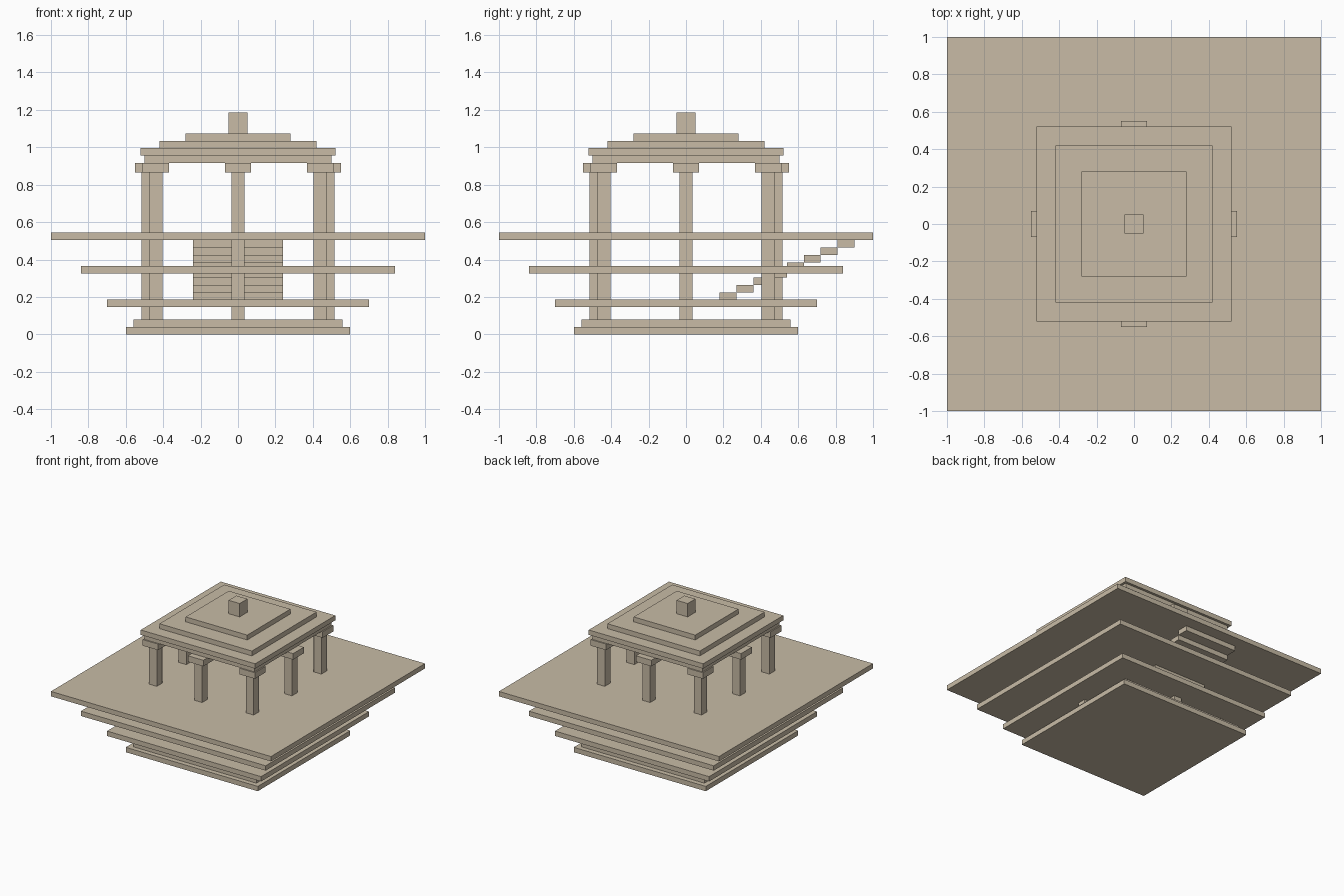
import bpy

if "Cube" in bpy.data.objects:
    bpy.data.objects.remove(bpy.data.objects["Cube"])

stone = bpy.data.materials.new("sandstone")
stone.diffuse_color = (0.58, 0.50, 0.38, 1)
stone.use_nodes = True
stone.node_tree.nodes["Principled BSDF"].inputs["Base Color"].default_value = stone.diffuse_color


def box(name, x, y, z0, z1, hx, hy):
    """Box centred on x, y with half sizes hx, hy, from z0 up to z1."""
    bpy.ops.mesh.primitive_cube_add(size=1, location=(x, y, (z0 + z1) / 2))
    ob = bpy.context.object
    ob.name = name
    ob.scale = (2 * hx, 2 * hy, z1 - z0)
    bpy.ops.object.transform_apply(location=False, rotation=False, scale=True)
    ob.data.materials.append(stone)
    return ob


# Square layers: plinth, widening terraces, roof tiers, finial
for name, half, z0, z1 in [
    ("plinth_lower", 0.60, 0.0, 0.04),
    ("plinth_upper", 0.56, 0.04, 0.08),
    ("terrace_lower", 0.70, 0.145, 0.185),
    ("terrace_middle", 0.84, 0.325, 0.365),
    ("terrace_upper", 1.00, 0.505, 0.545),
    ("roof_beam", 0.50, 0.915, 0.955),
    ("roof_tier_1", 0.52, 0.955, 0.995),
    ("roof_tier_2", 0.42, 0.995, 1.035),
    ("roof_tier_3", 0.28, 1.035, 1.075),
    ("finial", 0.05, 1.075, 1.185),
]:
    box(name, 0, 0, z0, z1, half, half)

# Columns with capitals: four corners, four mid-sides set slightly further out
corners = [(sx * 0.44, sy * 0.44) for sx in (-1, 1) for sy in (-1, 1)]
middles = [(0.48, 0), (-0.48, 0), (0, 0.48), (0, -0.48)]
for x, y in corners + middles:
    box("column", x, y, 0.08, 0.865, 0.035, 0.035)
    box("capital", x, y, 0.865, 0.915, 0.07, 0.07)

# Staircase rising towards the back between the terraces
for i in range(8):
    z = 0.185 + 0.04 * i
    box("stair_step", 0, 0.225 + 0.09 * i, z, z + 0.04, 0.24, 0.045)
